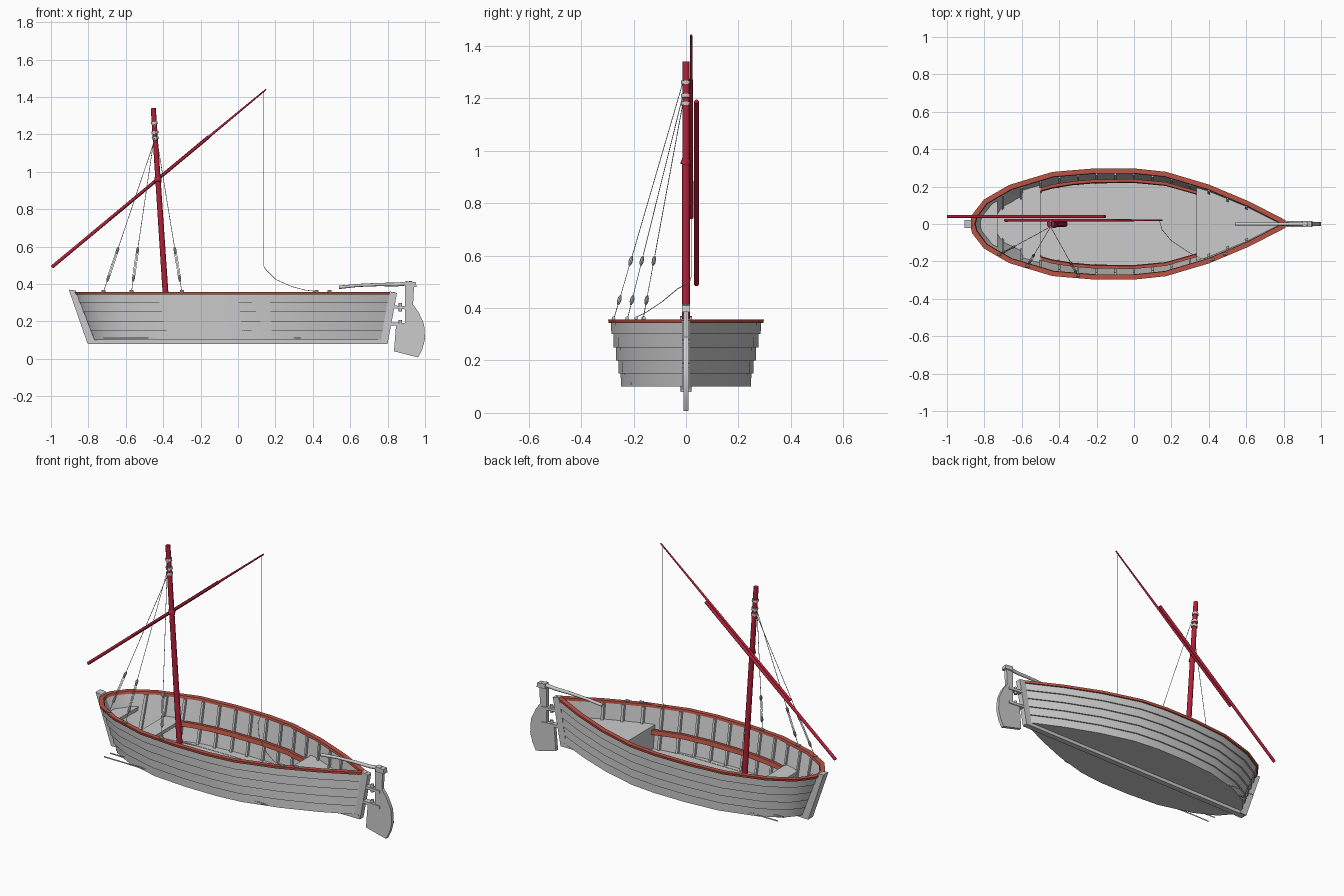
import bpy, bmesh, math
from mathutils import Vector

if "Cube" in bpy.data.objects:
    bpy.data.objects.remove(bpy.data.objects["Cube"])

def mat(name, c):
    m = bpy.data.materials.new(name)
    m.diffuse_color = (*c, 1)
    m.use_nodes = True
    m.node_tree.nodes["Principled BSDF"].inputs["Base Color"].default_value = m.diffuse_color
    return m

SPAR = mat("spar_red", (0.45, 0.015, 0.04))
TRIM = mat("trim_red", (0.5, 0.09, 0.06))

# Gunwale half outline, bow to stern
OUT = [(-.875, 0), (-.862, .05), (-.8, .13), (-.665, .208), (-.435, .277), (-.21, .296), (0, .296),
       (.17, .278), (.4, .21), (.615, .12), (.8, .025), (.835, 0)]
TOP, BOT = .35, .10

def level(z, off=0):
    """Half outline of the hull at height z, offset along its normal."""
    f = (TOP - z) / (TOP - BOT)
    p = [Vector((x + f * (.10 + (x + .875) / 1.71 * -.14), y * (1 - .155 * f))) for x, y in OUT]
    res = []
    for i, q in enumerate(p):
        if i in (0, len(p) - 1):
            n = Vector((-1 if i == 0 else 1, 0))
        else:
            t = (p[i + 1] - p[i - 1]).normalized()
            n = Vector((-t.y, t.x))
        q = q + n * off
        res.append((q.x, max(q.y, 0), z))
    return res

def half(x, z, off=0):
    """Half width of the hull at x and height z."""
    p = level(z, off)
    for a, b in zip(p, p[1:]):
        if a[0] <= x <= b[0]:
            return max(.001, a[1] + (b[1] - a[1]) * (x - a[0]) / (b[0] - a[0]))
    return .001

def loft(name, secs, m=None, mirror=False):
    """Skin closed cross-sections and cap both ends."""
    bm = bmesh.new()
    rows = [[bm.verts.new(p) for p in s] for s in secs]
    n = len(rows[0])
    for a, b in zip(rows, rows[1:]):
        for i in range(n):
            bm.faces.new((a[i], a[(i + 1) % n], b[(i + 1) % n], b[i]))
    bm.faces.new(rows[0])
    bm.faces.new(rows[-1])
    bmesh.ops.remove_doubles(bm, verts=bm.verts, dist=1e-5)
    bmesh.ops.recalc_face_normals(bm, faces=bm.faces)
    me = bpy.data.meshes.new(name)
    bm.to_mesh(me)
    bm.free()
    o = bpy.data.objects.new(name, me)
    bpy.context.collection.objects.link(o)
    if m:
        me.materials.append(m)
    if mirror:
        mod = o.modifiers.new("Mirror", 'MIRROR')
        mod.use_axis = (False, True, False)
        mod.use_clip = True
    return o

def tube(name, pts, r, m=None, n=12):
    """Round bar along a path; r is one radius or a list."""
    pts = [Vector(p) for p in pts]
    rs = r if isinstance(r, list) else [r] * len(pts)
    secs = []
    for i, p in enumerate(pts):
        t = (pts[min(i + 1, len(pts) - 1)] - pts[max(i - 1, 0)]).normalized()
        u = t.cross(Vector((0, 1, 0)) if abs(t.y) < .9 else Vector((1, 0, 0))).normalized()
        v = t.cross(u)
        secs.append([p + rs[i] * (math.cos(a) * u + math.sin(a) * v)
                     for a in (2 * math.pi * k / n for k in range(n))])
    return loft(name, secs, m)

def slab(name, prof, w, m=None):
    """Side profile (x, z) extruded to half thickness w."""
    return loft(name, [[(x, s * w, z) for x, z in prof] for s in (-1, 1)], m)

def plate(name, x0, x1, z0, z1, off, lo=-1, hi=1, m=None):
    """Board fitted between the hull sides."""
    xs = [x0] + [p[0] for p in level(z1, off) if x0 + .005 < p[0] < x1 - .005] + [x1]
    c = lambda y: max(lo, min(hi, y))
    return loft(name, [[(x, c(-half(x, z0, off)), z0), (x, c(half(x, z0, off)), z0),
                        (x, c(half(x, z1, off)), z1), (x, c(-half(x, z1, off)), z1)] for x in xs], m)

def band(name, z0, z1, o0, o1, inner, m=None, a=0, b=None):
    """Strip that follows the hull side, mirrored."""
    return loft(name, list(zip(level(z0, o0)[a:b], level(z1, o1)[a:b],
                               level(z1, inner)[a:b], level(z0, inner)[a:b])), m, True)

# Lapped side planks, bottom, gunwale
for k in range(5):
    band(f"side_plank_{k}", BOT + .05 * k, BOT + .05 * (k + 1), -.002, -.010, -.02)
plate("hull_bottom", -.77, .79, BOT, BOT + .008, -.006)
band("gunwale", .343, .357, 0, 0, -.026, TRIM)

# Keel, stem and stern post
slab("keel", [(-.80, .08), (.80, .08), (.79, .104), (-.77, .104)], .017)
slab("stem", [(-.905, .37), (-.868, .365), (-.76, .082), (-.805, .082)], .022)
slab("stern_post", [(.81, .36), (.85, .352), (.80, .082), (.76, .082)], .016)

# Floor boards
w = .055
for k in range(-5, 5):
    y = k * w + .0145
    if abs(y + w / 2) < .24:
        plate(f"floor_board_{k + 5}", -.72, .335, .108, .116, -.02, y + .0015, y + w - .0015)

# Ribs inside the hull
for k in range(14):
    x = -.70 + k * .1
    secs = []
    for z in (.11, .343):
        a, b = half(x - .006, z, -.018), half(x + .006, z, -.018)
        secs.append([(x - .006, a, z), (x + .006, b, z),
                     (x + .006, max(b - .017, 0), z), (x - .006, max(a - .017, 0), z)])
    loft(f"rib_{k}", secs, None, True)

# Inner rail the seats rest on
xs = [-.5, -.435, -.32, -.21, 0, .17, .25, .335]
loft("inner_rail", [[(x, half(x, z, o), z) for z, o in
                     ((.205, -.034), (.23, -.034), (.23, -.05), (.205, -.05))] for x in xs], TRIM, True)

# Seats and decks
plate("thwart", -.60, -.50, .215, .235, -.021)
plate("bow_seat", -.82, -.73, .255, .275, -.021)
plate("stern_deck", .335, .80, .11, .25, -.019)

# Rudder, its hinges and the tiller
slab("rudder", [(.893, .40), (.893, .185), (.845, .18), (.834, .04), (.963, .007), (.985, .05), (1.0, .105),
                (.995, .185), (.965, .25), (.936, .29), (.942, .40)], .010)
for i, (z, x) in enumerate(((.278, .82), (.188, .805))):
    slab(f"hinge_strap_{i}", [(x, z - .008), (.925, z - .016), (.925, z), (x, z + .008)], .015)
    tube(f"hinge_pin_{i}", [(.868, 0, z - .025), (.868, 0, z + .02)], .009)
slab("rudder_head", [(.90, .385), (.955, .385), (.95, .41), (.90, .415)], .016)
tube("tiller", [(.54, 0, .382), (.64, 0, .392), (.75, 0, .397), (.85, 0, .397), (.93, 0, .405)],
     [.009, .008, .009, .010, .011])

# Mast with bands
base, head = Vector((-.372, 0, .115)), Vector((-.453, 0, 1.34))
mast_at = lambda z: base.lerp(head, (z - base.z) / (head.z - base.z))
tube("mast", [base, head], [.016, .0135], SPAR)
for i, z in enumerate((1.18, 1.21, 1.26)):
    tube(f"mast_band_{i}", [mast_at(z - .007), mast_at(z + .007)], .0185)

# Two-part yard
tube("lower_yard", [(-.995, .04, .49), (-.155, .04, 1.188)], .009, SPAR)
tube("upper_yard", [(-.69, .02, .745), (-.2, .02, 1.15), (.15, .02, 1.44)], [.008, .007, .004], SPAR)
tube("yard_tie", [mast_at(.945) + Vector((0, -.005, 0)), mast_at(.97) + Vector((0, .005, 0))], .0185, SPAR)

# Shrouds with tackles
R = .0016
for i, (x, z) in enumerate(((-.72, 1.18), (-.57, 1.21), (-.30, 1.26))):
    foot = Vector((x, -half(x, .35) + .012, .355))
    top = mast_at(z) + Vector((0, -.012, 0))
    at = lambda h: foot.lerp(top, (h - foot.z) / (top.z - foot.z))
    tube(f"shroud_{i}", [at(.60), top], R, None, 6)
    tube(f"shroud_foot_{i}", [foot, at(.43)], R, None, 6)
    for j, h in enumerate((.43, .58)):
        tube(f"shroud_block_{i}_{j}", [at(h - .018), at(h - .008), at(h + .008), at(h + .018)],
             [.003, .0075, .0075, .003], None, 8)
    for j in (-1, 0, 1):
        d = Vector((.006 * j, 0, 0))
        tube(f"tackle_line_{i}_{j + 1}", [at(.43) + d, at(.58) + d], R * .8, None, 6)

# Rail fittings
for i, x in enumerate((-.72, -.57, -.30, .42, .49)):
    y = -half(x, .35) + .012
    tube(f"rail_eye_{i}", [(x - .011, y, .361), (x + .011, y, .361)], .007, None, 8)

# Sheet rope hanging from the yard
tube("sheet_rope", [(.137, .02, 1.428), (.137, .02, .52), (.138, .012, .495), (.15, -.03, .475),
                    (.20, -.09, .425), (.29, -.15, .385), (.36, -.185, .367), (.42, -.19, .360)], R, None, 6)

bpy.ops.object.select_all(action='SELECT')
bpy.context.view_layer.objects.active = bpy.data.objects["mast"]
bpy.ops.object.shade_smooth_by_angle(angle=math.radians(35))
